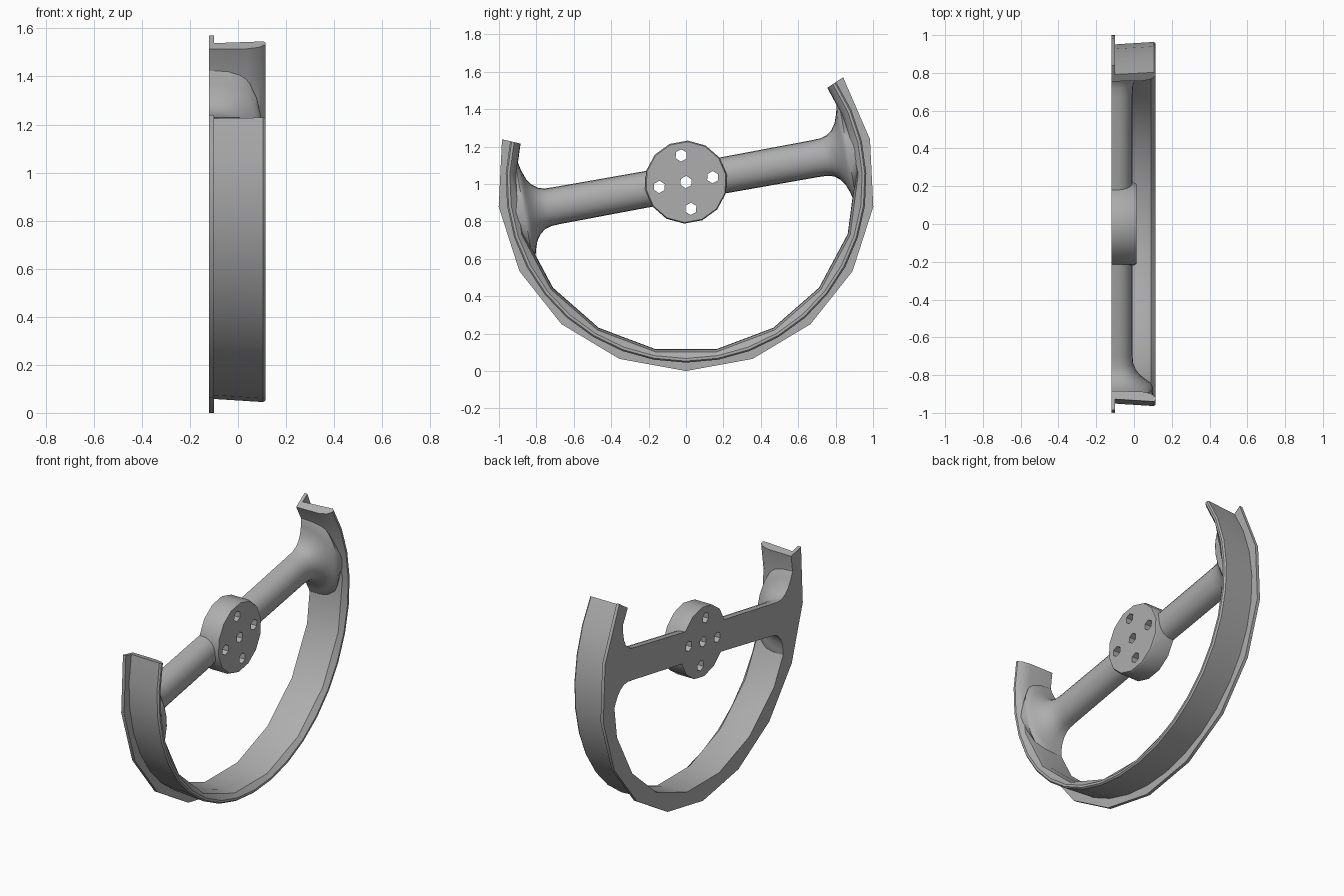
import bpy, bmesh
from math import sin, cos, pi, radians

cube = bpy.data.objects.get("Cube")
if cube:
    bpy.data.objects.remove(cube)

grey = bpy.data.materials.new("mid grey")
grey.use_nodes = True
colour = (0.42, 0.42, 0.42, 1)
grey.diffuse_color = colour
grey.node_tree.nodes["Principled BSDF"].inputs["Base Color"].default_value = colour

TILT = radians(10.31)      # the spoke axis is tilted about x
CENTRE_Z = 1.01
BACK = -0.12               # flat plane shared by hub, spokes and rim
STEP = radians(10.31)


def place(x, u, v):
    """Wheel coordinates (depth, along spoke, across spoke) to world."""
    return (x, u * cos(TILT) - v * sin(TILT),
            CENTRE_Z + u * sin(TILT) + v * cos(TILT))


def loft(name, rings):
    """Skin closed rings of points and cap both ends."""
    bm = bmesh.new()
    loops = [[bm.verts.new(place(*p)) for p in ring] for ring in rings]
    for a, b in zip(loops, loops[1:]):
        for i in range(len(a)):
            j = (i + 1) % len(a)
            bm.faces.new((a[i], a[j], b[j], b[i]))
    bm.faces.new(loops[0][::-1])
    bm.faces.new(loops[-1])
    bmesh.ops.recalc_face_normals(bm, faces=bm.faces[:])
    mesh = bpy.data.meshes.new(name)
    bm.to_mesh(mesh)
    bm.free()
    obj = bpy.data.objects.new(name, mesh)
    bpy.context.collection.objects.link(obj)
    mesh.materials.append(grey)
    return obj


def smooth(obj, angle=30):
    bpy.ops.object.select_all(action='DESELECT')
    obj.select_set(True)
    bpy.context.view_layer.objects.active = obj
    bpy.ops.object.shade_smooth_by_angle(angle=radians(angle))


def disc(radius, sides, x, u=0, v=0, turn=0):
    return [(x, u + radius * cos(turn + 2 * pi * i / sides),
             v + radius * sin(turn + 2 * pi * i / sides)) for i in range(sides)]


# Rim: an open arc with an L section; flange and inner wall are coarser polygons
# kind 1 has its corners on odd stations, kind 0 on even ones, None on all
section = [(1.01, BACK, 1), (1.01, -0.1, 1), (0.952, -0.1, None),
           (0.965, 0.105, None), (0.957, 0.115, None), (0.943, 0.115, None),
           (0.922, 0.09, 0), (0.91, 0.04, 0), (0.908, BACK, 0)]
rings = []
for k in range(-11, 12):
    ring = []
    for r, x, kind in section:
        if kind is not None and k % 2 != kind and abs(k) < 11:
            r *= cos(STEP)
        ring.append((x, r * sin(k * STEP), -r * cos(k * STEP)))
    rings.append(ring)
smooth(loft("rim", rings))

# Spokes: flat-backed rounded bars flaring into the rim (distance, half width, depth)
stations = [(0.19, 0.097, 0.112), (0.7, 0.1, 0.112), (0.75, 0.102, 0.116),
            (0.785, 0.112, 0.13), (0.815, 0.135, 0.152), (0.838, 0.168, 0.178),
            (0.855, 0.215, 0.2), (0.866, 0.265, 0.213), (0.88, 0.29, 0.22),
            (0.93, 0.15, 0.22)]
for side, label in ((1, "rear_spoke"), (-1, "front_spoke")):
    rings = []
    for u, w, d in stations:
        arc = [pi * i / 12 for i in range(13)]
        rings.append([(BACK + d * max(sin(t), 0) ** 0.75, side * u, w * cos(t))
                      for t in arc])
    smooth(loft(label, rings))

# Hub: thick disc with a slightly eased front edge and five bolt holes
hub = loft("hub", [disc(0.222, 14, BACK), disc(0.222, 14, 0.0), disc(0.216, 14, 0.012)])
for i, (u, v) in enumerate(((0, 0), (0.145, 0), (-0.145, 0), (0, 0.145), (0, -0.145))):
    drill = loft("hole_cutter_%d" % i,
                 [disc(0.033, 6, -0.3, u, v, 0.3), disc(0.033, 6, 0.3, u, v, 0.3)])
    cut = hub.modifiers.new("hole", 'BOOLEAN')
    cut.operation = 'DIFFERENCE'
    cut.solver = 'EXACT'
    cut.object = drill
    bpy.context.view_layer.objects.active = hub
    bpy.ops.object.modifier_apply(modifier=cut.name)
    bpy.data.objects.remove(drill)
smooth(hub)
